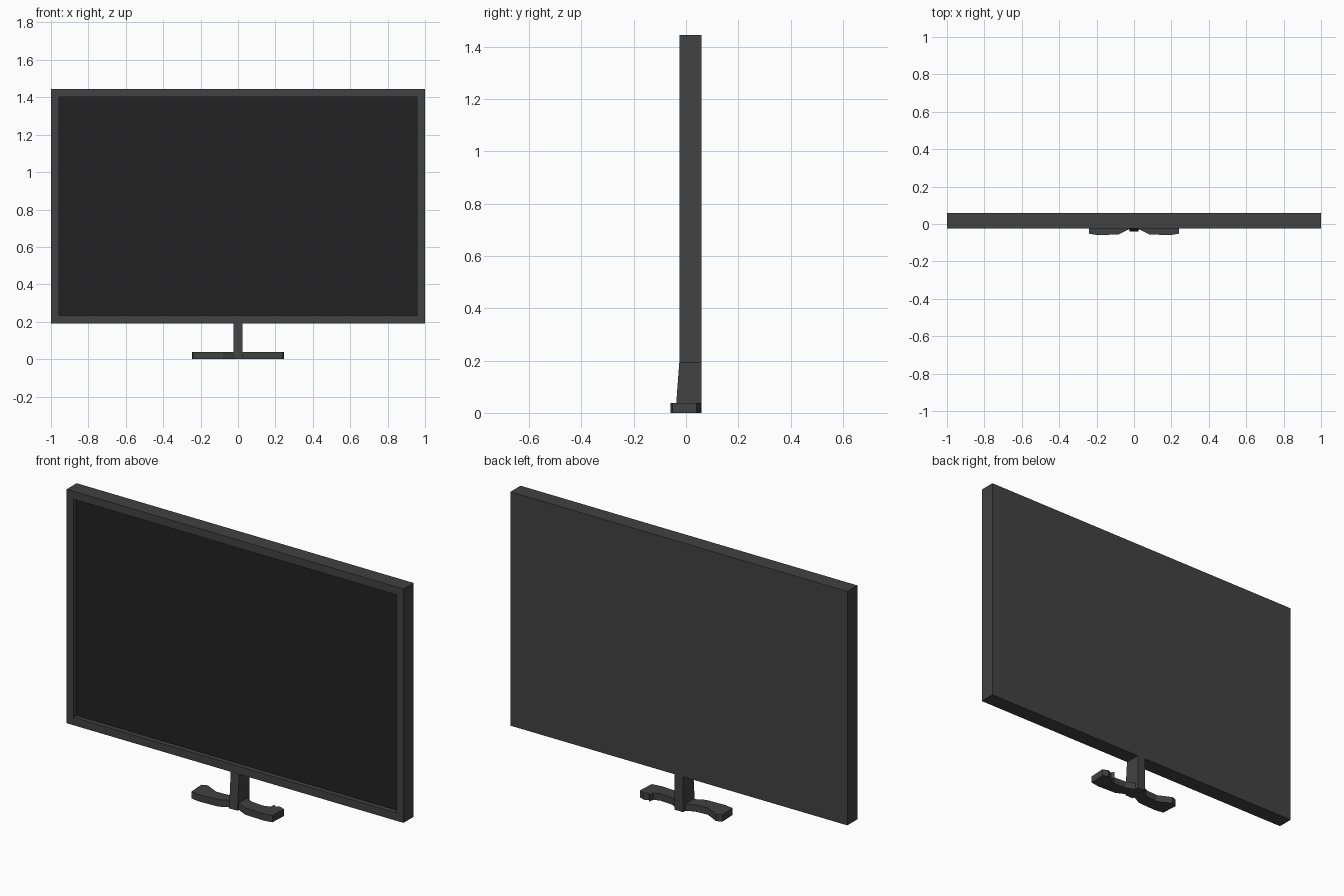
import bpy
import bmesh
from mathutils import Vector

old = bpy.data.objects.get("Cube")
if old:
    bpy.data.objects.remove(old, do_unlink=True)


def make_material(name, value):
    mat = bpy.data.materials.new(name)
    mat.use_nodes = True
    colour = (value, value, value, 1)
    mat.diffuse_color = colour
    mat.node_tree.nodes["Principled BSDF"].inputs["Base Color"].default_value = colour
    return mat


casing = make_material("dark grey casing", 0.054)
glass = make_material("near black screen", 0.016)


def finish(name, bm, *mats):
    bmesh.ops.recalc_face_normals(bm, faces=bm.faces)
    mesh = bpy.data.meshes.new(name)
    bm.to_mesh(mesh)
    bm.free()
    for mat in mats:
        mesh.materials.append(mat)
    obj = bpy.data.objects.new(name, mesh)
    bpy.context.collection.objects.link(obj)
    return obj


def prism(name, outline, direction):
    """Extrude a closed outline along a direction."""
    bm = bmesh.new()
    face = bm.faces.new([bm.verts.new(p) for p in outline])
    result = bmesh.ops.extrude_face_region(bm, geom=[face], use_keep_orig=True)
    moved = [v for v in result["geom"] if isinstance(v, bmesh.types.BMVert)]
    bmesh.ops.translate(bm, verts=moved, vec=direction)
    return finish(name, bm, casing)


# Display panel: box with a bezel and a sunken screen
BACK, FRONT, BOTTOM, TOP = 0.06, -0.025, 0.19, 1.445
bm = bmesh.new()
bmesh.ops.create_cube(bm, size=1)
bmesh.ops.scale(bm, verts=bm.verts, vec=(2, BACK - FRONT, TOP - BOTTOM))
bmesh.ops.translate(bm, verts=bm.verts,
                    vec=(0, (BACK + FRONT) / 2, (TOP + BOTTOM) / 2))
screen = min(bm.faces, key=lambda f: f.calc_center_median().y)
bmesh.ops.inset_region(bm, faces=[screen], thickness=0.06)
sunk = bmesh.ops.extrude_discrete_faces(bm, faces=[screen])["faces"][0]
bmesh.ops.translate(bm, verts=sunk.verts, vec=(0, 0.025, 0))
sunk.material_index = 1
finish("display_panel", bm, casing, glass)

# Stand neck: narrow post with a slightly raked front
neck = [(-0.025, BACK, 0), (-0.025, -0.04, 0), (-0.025, -0.026, BOTTOM),
        (-0.025, BACK, BOTTOM)]
prism("stand_neck", neck, Vector((0.05, 0, 0)))

# Stand foot: two wavy wings, the left one with a small notch at the back
front = [(0.03, -0.03), (0.08, -0.055), (0.19, -0.06), (0.24, -0.052)]
tip = [(0.245, 0.04), (0.215, 0.052)]
notch = [(0.19, 0.042), (0.18, 0.058), (0.175, 0.025)]
back = [(0.14, 0.015), (0.07, 0.02), (0.025, 0.04)]
left_wing = front + tip + notch + back
right_wing = [(-x, y) for x, y in reversed(front + tip + back)]
prism("stand_foot", [(x, y, 0) for x, y in left_wing + right_wing],
      Vector((0, 0, 0.037)))
